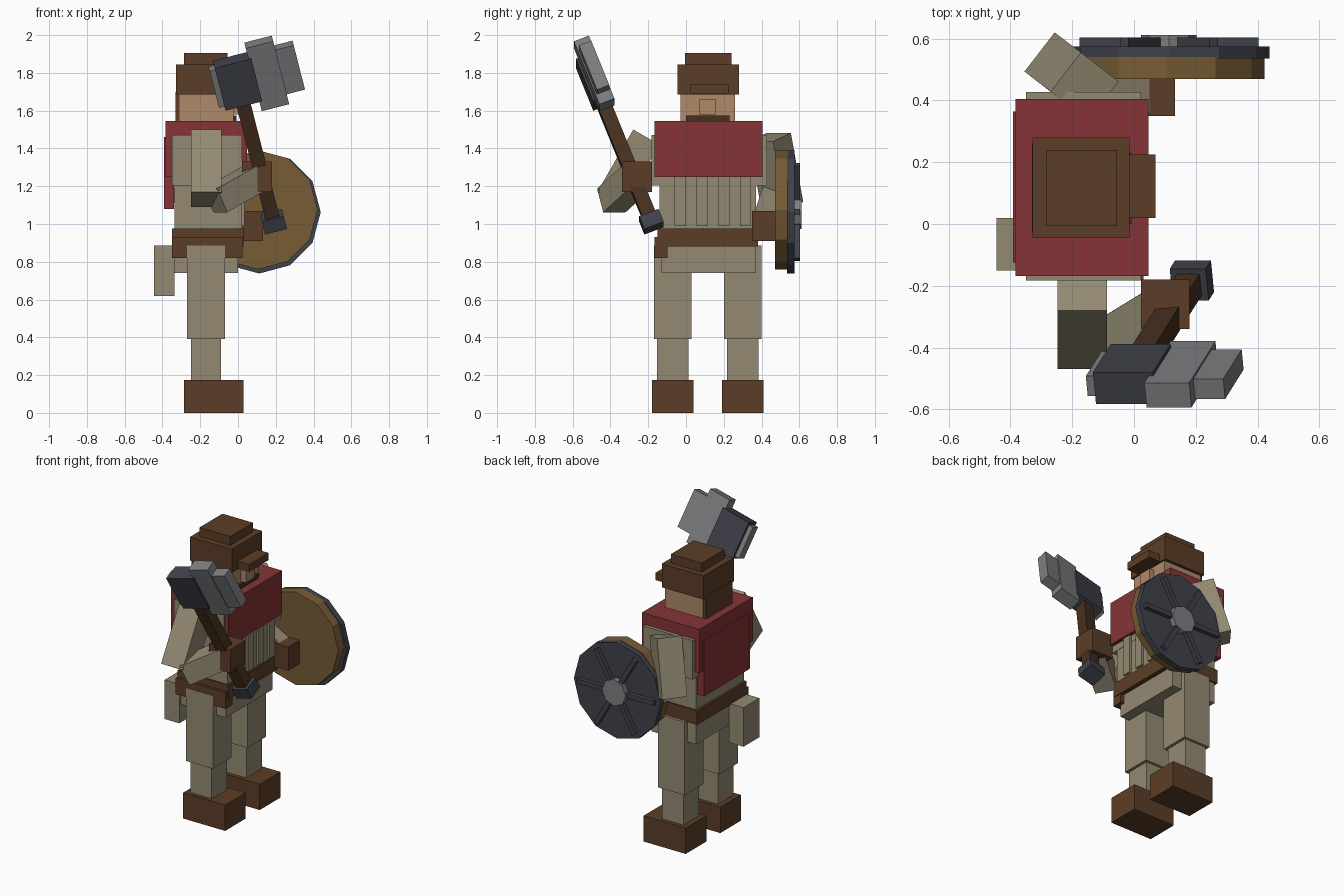
import bpy, math
from mathutils import Vector, Matrix

if "Cube" in bpy.data.objects:
    bpy.data.objects.remove(bpy.data.objects["Cube"])


def mat(name, r, g, b):
    m = bpy.data.materials.new(name)
    m.diffuse_color = tuple((c / 255) ** 2.2 for c in (r, g, b)) + (1,)
    m.use_nodes = True
    m.node_tree.nodes["Principled BSDF"].inputs["Base Color"].default_value = m.diffuse_color
    return m


KHAKI = mat("khaki", 146, 137, 114)
BROWN = mat("leather", 92, 64, 43)
RED = mat("red_cloth", 132, 55, 58)
SKIN = mat("skin", 172, 136, 104)
WOOD = mat("wood", 118, 92, 56)
SHAFT = mat("dark_wood", 72, 52, 36)
IRON = mat("iron", 66, 68, 76)
STEEL = mat("steel", 125, 126, 128)


def cube(name, m, matrix, size):
    bpy.ops.mesh.primitive_cube_add(size=1)
    o = bpy.context.object
    o.name = name
    o.data.transform(matrix @ Matrix.Diagonal((*size, 1)))
    o.data.materials.append(m)
    return o


def box(name, m, x, y, z):
    lo, hi = Vector((x[0], y[0], z[0])), Vector((x[1], y[1], z[1]))
    return cube(name, m, Matrix.Translation((lo + hi) / 2), hi - lo)


def beam(name, m, a, b, w, side):
    # square bar from a to b, one pair of faces along the side vector
    a, b = Vector(a), Vector(b)
    d = (b - a).normalized()
    v = d.cross(Vector(side)).normalized()
    u = v.cross(d)
    mx = Matrix((u, v, d)).transposed().to_4x4()
    mx.translation = (a + b) / 2
    return cube(name, m, mx, (w, w, (b - a).length))


def disc(name, m, n, r, x, z, y0, y1):
    bpy.ops.mesh.primitive_cylinder_add(vertices=n, radius=r, depth=y1 - y0)
    o = bpy.context.object
    o.name = name
    turn = Matrix.Rotation(math.pi / 2, 4, 'X') @ Matrix.Rotation(math.pi / 2, 4, 'Z')
    o.data.transform(Matrix.Translation((x, (y0 + y1) / 2, z)) @ turn)
    o.data.materials.append(m)


# legs
for s, c in (("right", -0.07), ("left", 0.30)):
    box(s + "_boot", BROWN, (-0.285, 0.03), (c - 0.11, c + 0.11), (0, 0.175))
    box(s + "_shin", KHAKI, (-0.25, -0.09), (c - 0.083, c + 0.083), (0.16, 0.42))
    box(s + "_thigh", KHAKI, (-0.27, -0.07), (c - 0.1, c + 0.1), (0.39, 0.885))

# trunk
box("hips", KHAKI, (-0.335, 0.0), (-0.13, 0.37), (0.74, 0.9))
box("belt", BROWN, (-0.35, 0.03), (-0.15, 0.38), (0.88, 0.975))
box("belt_pouch", BROWN, (-0.35, 0.025), (-0.167, -0.097), (0.82, 0.93))
box("rear_pouch", KHAKI, (-0.445, -0.335), (-0.15, 0.02), (0.62, 0.885))
box("torso", KHAKI, (-0.335, 0.02), (-0.14, 0.37), (0.95, 1.3))
box("upper_chest", KHAKI, (-0.35, 0.022), (-0.183, 0.428), (1.205, 1.47))
for i in range(4):
    y = -0.06 + 0.115 * i
    box("chest_strip", KHAKI, (0.01, 0.035), (y, y + 0.06), (0.99, 1.26))
box("mantle", RED, (-0.383, 0.047), (-0.168, 0.405), (1.25, 1.545))
box("back_flap", RED, (-0.392, -0.34), (-0.125, 0.365), (1.08, 1.46))

# head and cap
box("head", SKIN, (-0.31, -0.025), (-0.03, 0.26), (1.52, 1.72))
box("nose", SKIN, (-0.03, 0.01), (0.07, 0.16), (1.58, 1.66))
box("chin_beard", SHAFT, (-0.04, -0.008), (0.0, 0.23), (1.53, 1.575))
box("nape_hair", BROWN, (-0.33, -0.305), (-0.025, 0.255), (1.53, 1.7))
box("cap", BROWN, (-0.328, -0.015), (-0.045, 0.28), (1.685, 1.845))
box("cap_crown", BROWN, (-0.285, -0.055), (-0.005, 0.24), (1.84, 1.905))
box("cap_brim", BROWN, (-0.03, 0.07), (0.02, 0.225), (1.69, 1.74))

# arms
beam("right_upper_arm", KHAKI, (-0.168, -0.21, 1.46), (-0.168, -0.40, 1.13), 0.16, (1, 0, 0))
beam("right_forearm", KHAKI, (-0.12, -0.395, 1.125), (0.10, -0.26, 1.25), 0.14, (0.5, -0.8, 0))
box("right_hand", BROWN, (0.022, 0.18), (-0.34, -0.18), (1.17, 1.33))
beam("left_upper_arm", KHAKI, (-0.16, 0.445, 1.46), (-0.245, 0.51, 1.095), 0.16, (0.61, 0.79, 0))
beam("left_forearm", KHAKI, (-0.22, 0.48, 1.14), (0.05, 0.43, 0.99), 0.14, (0, 1, 0))
box("left_hand", BROWN, (-0.03, 0.132), (0.35, 0.51), (0.91, 1.07))

# war axe in a tilted frame: u across the blade, d along the shaft
u = Vector((0.968, 0, 0.247)).normalized()
d = Vector((-0.23, -0.367, 0.902)).normalized()
v = u.cross(d)
frame = Matrix((u, v, d)).transposed().to_4x4()
frame.translation = (0.188, -0.182, 1.01)


def axe(name, m, u0, u1, t0, t1, thick):
    c = Matrix.Translation(((u0 + u1) / 2, 0, (t0 + t1) / 2))
    cube(name, m, frame @ c, (u1 - u0, thick, t1 - t0))


axe("axe_shaft", SHAFT, -0.038, 0.038, 0, 0.82, 0.075)
axe("axe_pommel", IRON, -0.06, 0.06, -0.035, 0.04, 0.11)
axe("axe_socket", IRON, -0.1, 0.1, 0.703, 0.953, 0.11)
axe("axe_back", STEEL, -0.13, -0.09, 0.72, 0.935, 0.07)
axe("axe_cheek", STEEL, 0.085, 0.235, 0.645, 1.014, 0.085)
axe("axe_edge", STEEL, 0.23, 0.335, 0.7, 0.96, 0.07)

# round shield on the left side
cx, cz = 0.113, 1.063
disc("shield_backing", WOOD, 12, 0.315, cx - 0.006, cz + 0.012, 0.47, 0.54)
disc("shield_plate", IRON, 12, 0.325, cx, cz, 0.535, 0.575)
disc("shield_boss", STEEL, 8, 0.09, cx, cz, 0.56, 0.612)
for i in range(6):
    a = math.radians(60 * i)
    e = Vector((math.cos(a), 0, math.sin(a)))
    c = Vector((cx, 0.587, cz))
    beam("shield_rib", IRON, c + e * 0.06, c + e * 0.29, 0.032, (0, 1, 0))
